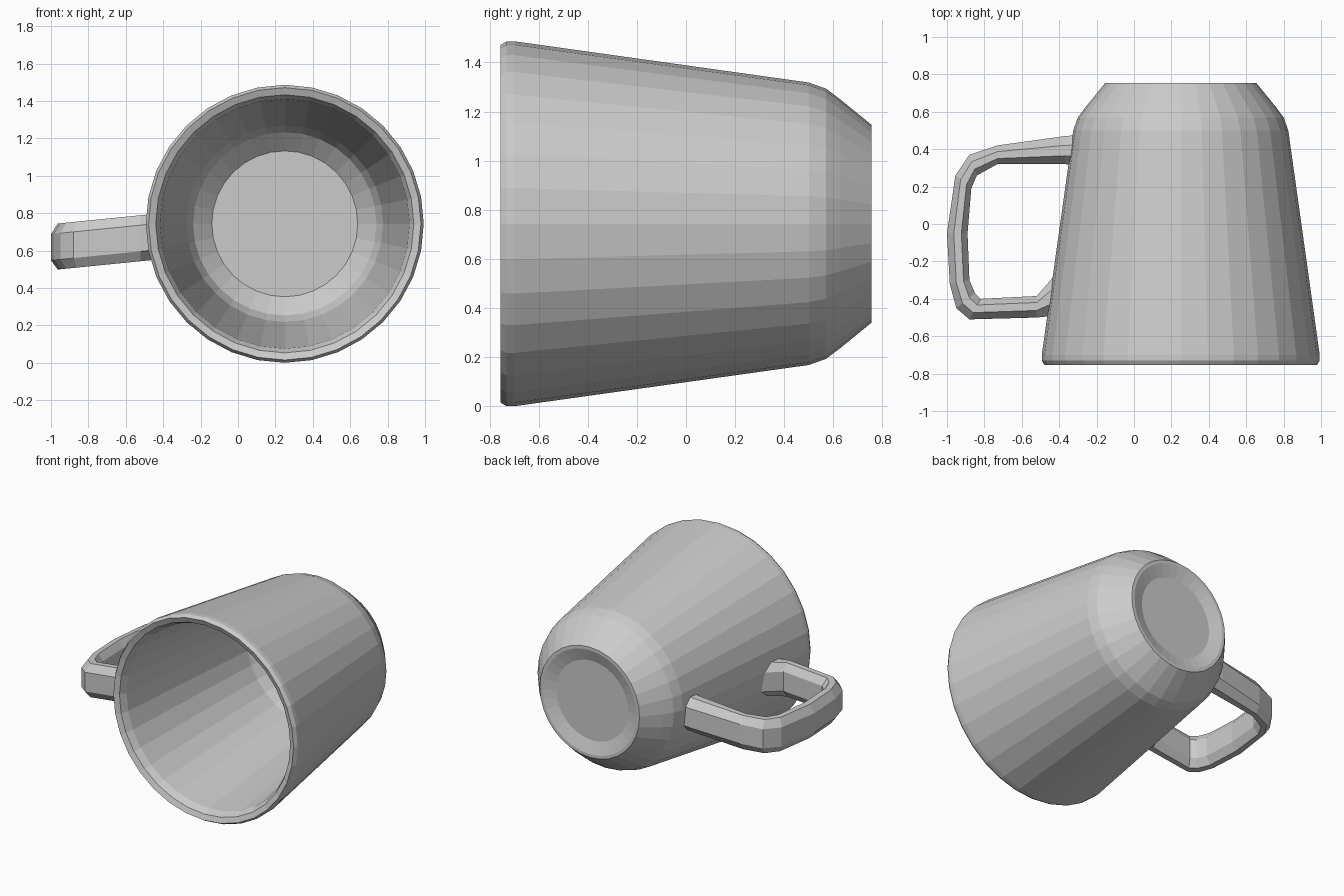
import bpy
import bmesh
from math import cos, sin, tau

cube = bpy.data.objects.get("Cube")
if cube:
    bpy.data.objects.remove(cube, do_unlink=True)

AXIS_X, AXIS_Z = 0.25, 0.743
SIDES = 32


def make_object(name, bm):
    bmesh.ops.recalc_face_normals(bm, faces=bm.faces[:])
    mesh = bpy.data.meshes.new(name)
    bm.to_mesh(mesh)
    bm.free()
    obj = bpy.data.objects.new(name, mesh)
    bpy.context.collection.objects.link(obj)
    return obj


def loft(name, rings):
    """Skin closed rings of points in order and cap both ends."""
    bm = bmesh.new()
    loops = [[bm.verts.new(p) for p in ring] for ring in rings]
    n = len(loops[0])
    for a, b in zip(loops, loops[1:]):
        for i in range(n):
            j = (i + 1) % n
            bm.faces.new((a[i], a[j], b[j], b[i]))
    bm.faces.new(loops[0])
    bm.faces.new(loops[-1])
    return make_object(name, bm)


def circle(radius, y):
    return [(AXIS_X + radius * cos(tau * i / SIDES), y,
             AXIS_Z + radius * sin(tau * i / SIDES)) for i in range(SIDES)]


# Mug body: (radius, y) from inner floor, over the rim, to the dished base
body_profile = [
    (0.39, 0.66), (0.49, 0.57), (0.525, 0.49),
    (0.667, -0.69), (0.69, -0.74), (0.728, -0.755), (0.743, -0.73),
    (0.743, -0.70), (0.575, 0.50), (0.55, 0.57), (0.505, 0.63),
    (0.403, 0.755), (0.38, 0.755), (0.29, 0.725),
]
loft("mug_body", [circle(r, y) for r, y in body_profile])

# Handle: outer and inner edge (x, y) of each section along the loop
handle_edges = [
    ((-0.30, 0.475), (-0.30, 0.315)), ((-0.37, 0.47), (-0.37, 0.32)),
    ((-0.73, 0.42), (-0.73, 0.32)), ((-0.88, 0.37), (-0.84, 0.26)),
    ((-0.955, 0.26), (-0.87, 0.19)), ((-1.0, -0.05), (-0.89, -0.05)),
    ((-0.985, -0.32), (-0.88, -0.30)), ((-0.95, -0.45), (-0.85, -0.37)),
    ((-0.88, -0.51), (-0.82, -0.40)), ((-0.52, -0.50), (-0.52, -0.385)),
    ((-0.42, -0.49), (-0.42, -0.27)),
]
# Eight-sided section: (fraction from outer to inner edge, height)
section = [(0, -0.07), (0.33, -0.123), (0.7, -0.123), (1, -0.07),
           (1, 0.07), (0.7, 0.123), (0.33, 0.123), (0, 0.07)]


def handle_ring(outer, inner):
    ring = []
    for t, h in section:
        x = outer[0] + (inner[0] - outer[0]) * t
        y = outer[1] + (inner[1] - outer[1]) * t
        # The handle droops slightly away from the mug axis
        ring.append((x, y, AXIS_Z - 0.1 * (AXIS_X - x) + h))
    return ring


loft("handle", [handle_ring(o, i) for o, i in handle_edges])
